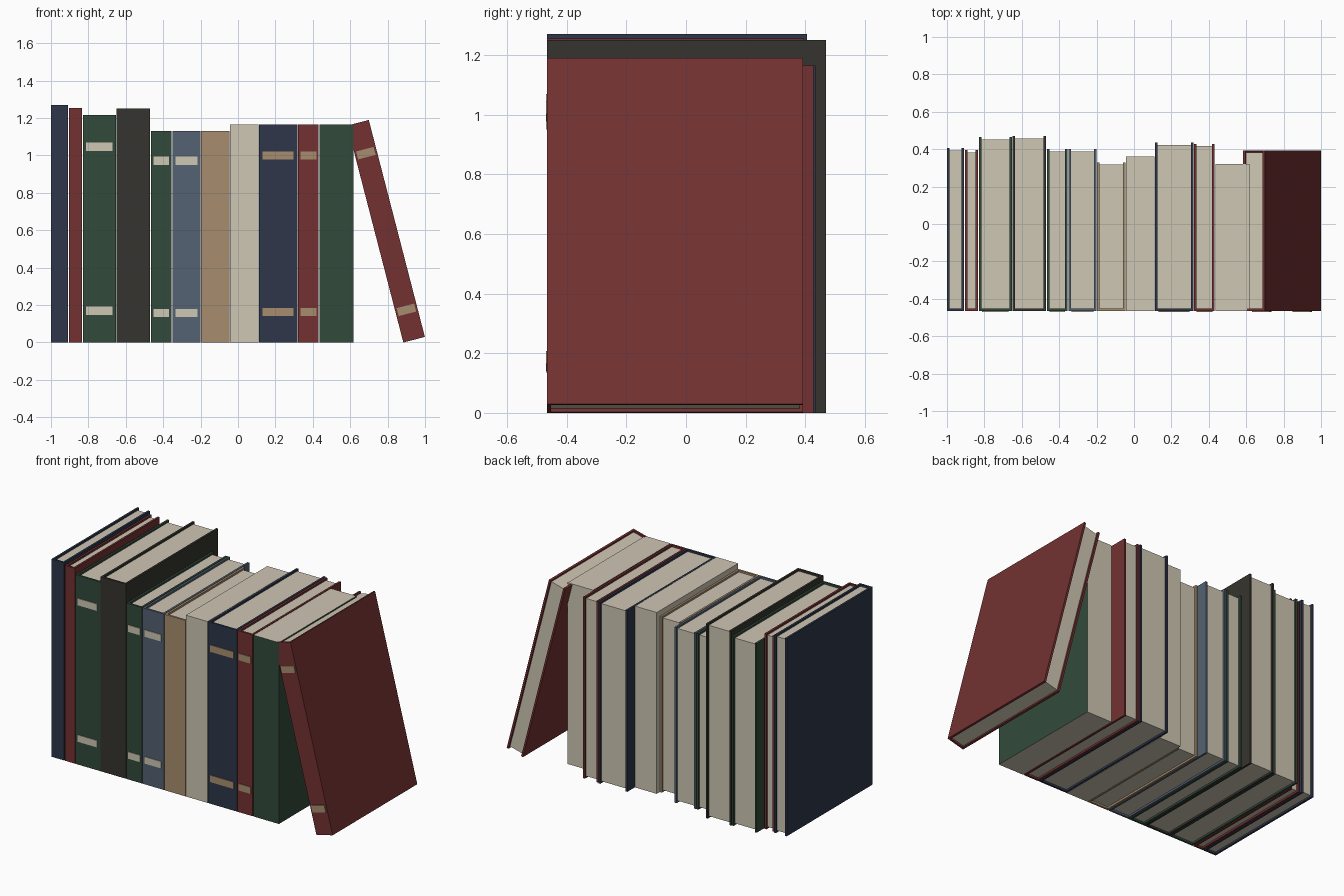
import bpy, bmesh
from math import atan2
from mathutils import Matrix

old = bpy.data.objects.get("Cube")
if old:
    bpy.data.objects.remove(old, do_unlink=True)

FRONT = -0.466     # spine plane shared by every book
BOARD = 0.013      # cover board thickness
INSET = 0.012      # how far pages sit inside the boards


def material(name, rgb):
    lin = [((c / 255 + 0.055) / 1.055) ** 2.4 for c in rgb]
    m = bpy.data.materials.new(name)
    m.use_nodes = True
    m.diffuse_color = (*lin, 1)
    m.node_tree.nodes["Principled BSDF"].inputs["Base Color"].default_value = (*lin, 1)
    return m


MATS = {
    "navy": material("navy cloth", (46, 54, 74)),
    "red": material("red cloth", (115, 49, 49)),
    "green": material("green cloth", (50, 74, 59)),
    "black": material("charcoal cloth", (53, 52, 46)),
    "slate": material("slate blue cloth", (84, 98, 114)),
    "tan": material("tan cloth", (167, 141, 110)),
    "cream": material("cream paper", (207, 199, 180)),
}


def prism(name, outline, z0, z1, colours, place):
    """Extrude an xy outline from z0 to z1."""
    bm = bmesh.new()
    face = bm.faces.new([bm.verts.new((x, y, z0)) for x, y in outline])
    ext = bmesh.ops.extrude_face_region(bm, geom=[face])
    top = [v for v in ext["geom"] if isinstance(v, bmesh.types.BMVert)]
    bmesh.ops.translate(bm, verts=top, vec=(0, 0, z1 - z0))
    bmesh.ops.recalc_face_normals(bm, faces=bm.faces)
    # with two colours, paper shows on the top, bottom and fore edge
    if len(colours) > 1:
        for f in bm.faces:
            f.material_index = int(abs(f.normal.z) > 0.5 or f.normal.y > 0.5)
    mesh = bpy.data.meshes.new(name)
    bm.to_mesh(mesh)
    bm.free()
    for c in colours:
        mesh.materials.append(MATS[c])
    obj = bpy.data.objects.new(name, mesh)
    obj.matrix_world = place
    bpy.context.collection.objects.link(obj)


def rect(x0, x1, y0, y1):
    return [(x0, y0), (x1, y0), (x1, y1), (x0, y1)]


def labels(name, x0, x1, heights, colour, place):
    for part, z in zip(("lower", "upper"), heights):
        prism(f"{name}_{part}_label", rect(x0, x1, FRONT - 0.004, FRONT),
              z - 0.022, z + 0.022, [colour], place)


def hardcover(name, x0, x1, height, back, colour, place=Matrix()):
    a, b, s = x0 + BOARD, x1 - BOARD, FRONT + BOARD
    # boards and spine as one U-shaped case
    prism(name + "_cover",
          [(x0, FRONT), (x1, FRONT), (x1, back), (b, back),
           (b, s), (a, s), (a, back), (x0, back)], 0, height, [colour], place)
    prism(name + "_pages", rect(a, b, s, back - INSET),
          INSET, height - INSET, ["cream"], place)


def paperback(name, x0, x1, height, back, colour):
    prism(name, rect(x0, x1, FRONT, back), 0, height, [colour, "cream"], Matrix())


# Upright hardcovers: name, x range, height, back edge, colour
for book in (
    ("tall_navy_book", -1.0, -0.91, 1.27, 0.405, "navy"),
    ("thin_red_book", -0.904, -0.834, 1.255, 0.395, "red"),
    ("wide_green_book", -0.828, -0.652, 1.215, 0.465, "green"),
    ("charcoal_book", -0.65, -0.47, 1.25, 0.47, "black"),
    ("small_green_book", -0.466, -0.355, 1.13, 0.40, "green"),
    ("slate_book", -0.351, -0.2, 1.13, 0.40, "slate"),
    ("tan_book", -0.197, -0.046, 1.13, 0.33, "tan"),
    ("wide_navy_book", 0.112, 0.318, 1.165, 0.435, "navy"),
    ("red_book", 0.322, 0.431, 1.165, 0.428, "red"),
):
    hardcover(*book)

# Paperbacks
paperback("cream_paperback", -0.044, 0.11, 1.165, 0.36, "cream")
paperback("green_paperback", 0.436, 0.617, 1.165, 0.32, "green")

# Spine labels
for row in (
    ("wide_green_book", -0.812, -0.672, (0.17, 1.047), "cream"),
    ("small_green_book", -0.453, -0.368, (0.157, 0.972), "cream"),
    ("slate_book", -0.335, -0.217, (0.157, 0.972), "cream"),
    ("wide_navy_book", 0.13, 0.297, (0.163, 1.0), "tan"),
    ("red_book", 0.334, 0.419, (0.163, 1.0), "tan"),
):
    labels(*row, Matrix())

# Leaning book, tilted about its lower left edge
lean = Matrix.Translation((0.884, 0, 0)) @ Matrix.Rotation(-atan2(0.3, 1.16), 4, "Y")
hardcover("leaning_red_book", 0, 0.119, 1.198, 0.393, "red", lean)
labels("leaning_red_book", 0.011, 0.108, (0.165, 1.03), "tan", lean)
